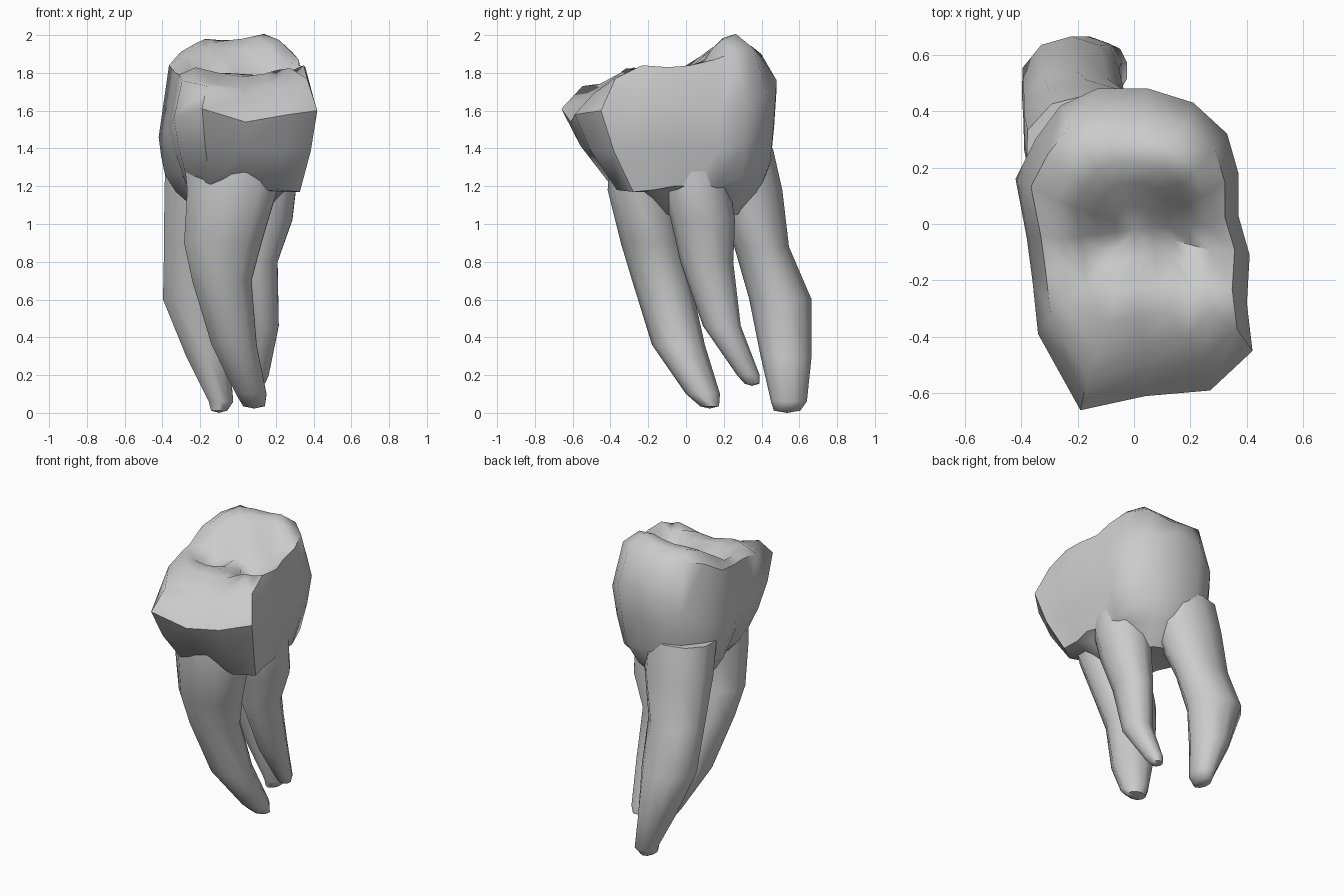
import bpy, bmesh
from math import cos, sin, pi, exp


def finish(name, bm, angle):
    bmesh.ops.recalc_face_normals(bm, faces=bm.faces)
    mesh = bpy.data.meshes.new(name)
    bm.to_mesh(mesh)
    bm.free()
    ob = bpy.data.objects.new(name, mesh)
    bpy.context.collection.objects.link(ob)
    bpy.ops.object.select_all(action='DESELECT')
    ob.select_set(True)
    bpy.context.view_layer.objects.active = ob
    bpy.ops.object.shade_smooth_by_angle(angle=angle)
    return ob


def loft(name, rings, tip, top, angle):
    """Skin closed rings; close the last ring on a tip and the first on a top point."""
    bm = bmesh.new()
    loops = [[bm.verts.new(p) for p in r] for r in rings]
    n = len(loops[0])
    for a, b in zip(loops, loops[1:]):
        for i in range(n):
            j = (i + 1) % n
            bm.faces.new((a[i], a[j], b[j], b[i]))
    for loop, p in ((loops[-1], tip), (loops[0], top)):
        v = bm.verts.new(p)
        for i in range(n):
            bm.faces.new((loop[i], loop[(i + 1) % n], v))
    return finish(name, bm, angle)


def root(name, sections):
    """Sections are (x, y, z, x radius, y radius) from crown to tip."""
    n = 10
    rings = [[(x + rx * cos(2 * pi * i / n + .3), y + ry * sin(2 * pi * i / n + .3), z)
              for i in range(n)] for x, y, z, rx, ry in sections]
    x, y, z, rx, ry = sections[-1]
    loft(name, rings, (x, y, z - 0.012), sections[0][:3], 1.0)


# Crown outline at its widest: x, y, then heights of neck, belly and rim
outline = [
    (.37, .18, 1.20, 1.58, 1.87), (.33, .32, 1.24, 1.62, 1.91),
    (.21, .43, 1.30, 1.70, 1.93), (.05, .48, 1.33, 1.76, 1.88),
    (-.13, .48, 1.31, 1.72, 1.90), (-.26, .42, 1.28, 1.62, 1.94),
    (-.35, .30, 1.22, 1.54, 1.91), (-.42, .16, 1.26, 1.46, 1.84),
    (-.38, -.05, 1.26, 1.50, 1.80), (-.36, -.20, 1.23, 1.52, 1.79),
    (-.34, -.39, 1.22, 1.56, 1.76), (-.19, -.66, 1.22, 1.61, 1.73),
    (.04, -.61, 1.26, 1.54, 1.67), (.27, -.59, 1.18, 1.58, 1.69),
    (.42, -.45, 1.17, 1.60, 1.77), (.40, -.28, 1.18, 1.62, 1.84),
    (.41, -.11, 1.20, 1.63, 1.83), (.37, .03, 1.20, 1.60, 1.84)]

# Cusps (positive) and pits (negative) of the chewing surface: x, y, height, spread
bumps = [(.2, .23, .12, .09), (-.2, .25, .12, .15), (.05, .24, .08, .1),
         (-.12, -.10, -.12, .09), (.19, -.09, -.15, .09), (.05, .05, -.03, .08),
         (-.17, -.30, .04, .12), (.24, -.26, .05, .1), (.08, -.42, -.04, .1)]


def chew_height(x, y):
    z = 1.83 + .10 * y + min(0, y + .3) * .35
    return z + sum(h * exp(-((x - a) ** 2 + (y - b) ** 2) / (2 * s * s))
                   for a, b, h, s in bumps)


def neck(x, y, z):
    return (x * (.92 if x < 0 and y > 0 else .78), y * (.62 if y < 0 else .93), z)


neck_ring = [neck(x, y, zn) for x, y, zn, zb, zr in outline]
low_ring = [(p[0] + (x - p[0]) * .62, p[1] + (y - p[1]) * .6, (zn + zb) / 2)
            for p, (x, y, zn, zb, zr) in zip(neck_ring, outline)]
belly_ring = [(x, y, zb) for x, y, zn, zb, zr in outline]
rim_ring = [(x * .87, y * .83, zr) for x, y, zn, zb, zr in outline]
inner = [[(x * s, y * s - .02, chew_height(x * s, y * s - .02))
          for x, y, *_ in outline] for s in (.66, .5, .34, .17)]
# Underside narrows into the trunk that the roots split from
under = [(x * .8 - .02, y * .8 + .03, 1.17) for x, y, z in neck_ring]
trunk = [(x * .45 - .02, y * .5 + .05, 1.05) for x, y, z in neck_ring]
loft("crown", [trunk, under, neck_ring, low_ring, belly_ring, rim_ring] + inner,
     (0, -.02, chew_height(0, -.02)), (-.02, .05, 1.08), 0.85)

# Three curved roots
root("front_root", [
    (-.03, -.20, 1.36, .27, .20), (-.03, -.235, 1.18, .25, .18),
    (-.08, -.18, .90, .215, .165), (-.085, -.13, .70, .165, .155),
    (-.02, -.04, .36, .125, .14), (.07, .09, .10, .085, .09),
    (.085, .125, .035, .06, .05)])
root("side_root", [
    (.13, .05, 1.36, .19, .18), (.13, .055, 1.18, .185, .18),
    (.14, .09, 1.02, .155, .17), (.10, .11, .80, .115, .14),
    (.13, .19, .46, .09, .10), (.115, .33, .20, .05, .06),
    (.11, .35, .155, .035, .04)])
root("back_root", [
    (-.16, .27, 1.40, .23, .19), (-.17, .32, 1.18, .23, .19),
    (-.21, .40, .88, .19, .145), (-.225, .50, .60, .18, .165),
    (-.16, .53, .30, .12, .135), (-.09, .545, .06, .068, .095),
    (-.10, .535, .012, .045, .07)])
